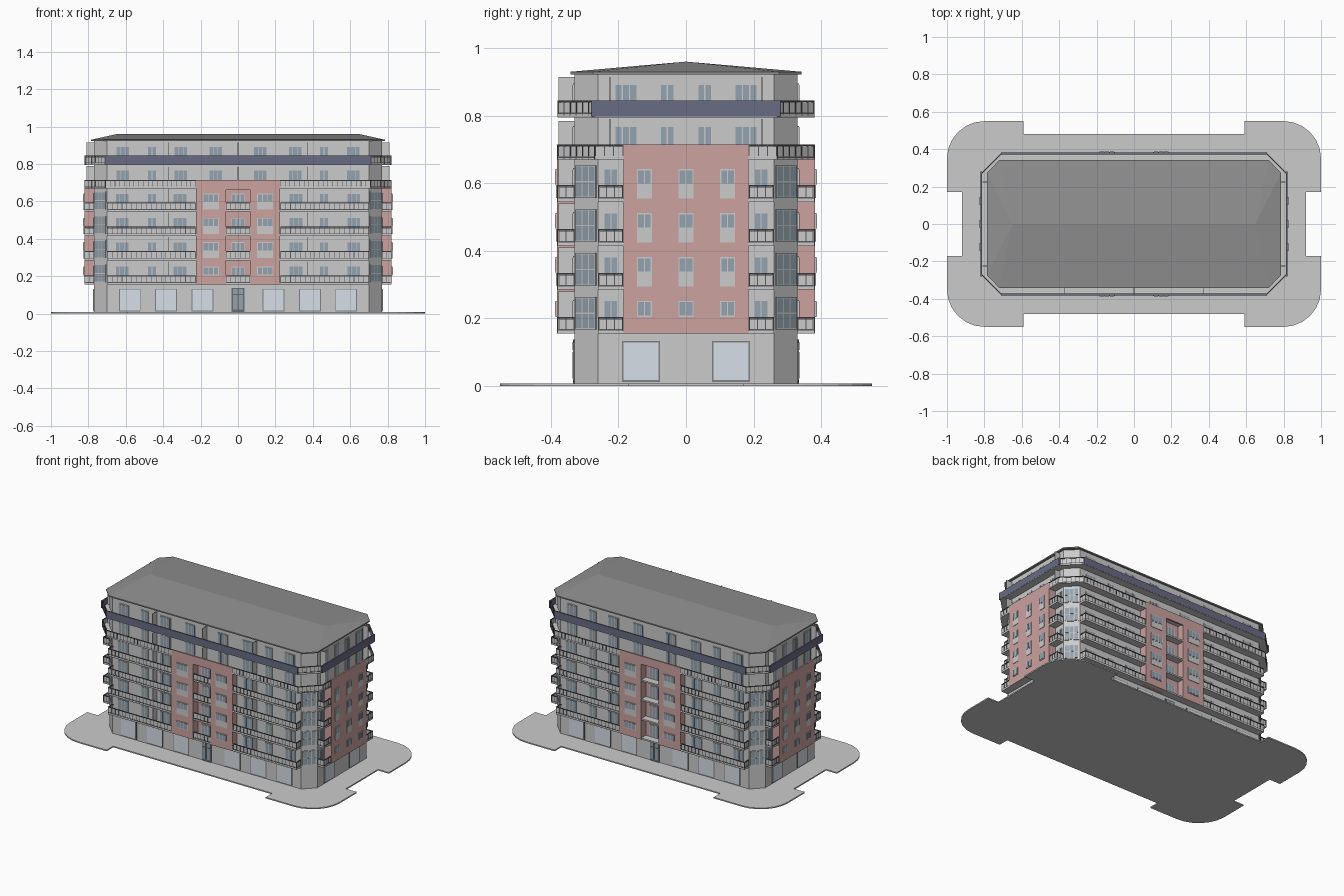
import bpy, bmesh, math
from mathutils import Vector

if "Cube" in bpy.data.objects:
    bpy.data.objects.remove(bpy.data.objects["Cube"])

parts = {}
COLORS = {
    "pink_panels": (0.60, 0.36, 0.35, 1), "blue_parapet": (0.14, 0.15, 0.23, 1),
    "roof": (0.28, 0.28, 0.28, 1), "window_glass": (0.30, 0.37, 0.43, 1),
    "shop_glass": (0.68, 0.74, 0.80, 1), "railing_frames": (0.10, 0.10, 0.11, 1),
    "shop_frames": (0.22, 0.22, 0.22, 1), "entrance_doors": (0.15, 0.15, 0.16, 1),
}


def part(name):
    return parts.setdefault(name, bmesh.new())


def box(name, a, u0, u1, d0, d1, z0, z1):
    """Box in a facade frame: a = facing angle, u = along, d = outward."""
    bm = part(name)
    r = math.radians(a)
    t, n = Vector((math.cos(r), math.sin(r), 0)), Vector((math.sin(r), -math.cos(r), 0))
    ring = [(u0, d0), (u1, d0), (u1, d1), (u0, d1)]
    lo, hi = [[bm.verts.new(t * u + n * d + Vector((0, 0, z))) for u, d in ring] for z in (z0, z1)]
    bm.faces.new(lo)
    bm.faces.new(hi)
    for i in range(4):
        j = (i + 1) % 4
        bm.faces.new((lo[i], lo[j], hi[j], hi[i]))


def prism(name, pts, z0, z1):
    bm = part(name)
    lo, hi = [[bm.verts.new((x, y, z)) for x, y in pts] for z in (z0, z1)]
    bm.faces.new(lo)
    bm.faces.new(hi)
    for i in range(len(pts)):
        j = (i + 1) % len(pts)
        bm.faces.new((lo[i], lo[j], hi[j], hi[i]))


def four(quarter):
    """Mirror a first-quadrant outline (running from +x side to +y side)."""
    top = quarter + [(-x, y) for x, y in reversed(quarter)]
    return top + [(-x, -y) for x, y in top]


def window(a, u, w, d, z0, z1, cols=2, rows=1):
    h, f = w / 2, 0.004
    box("window_frames", a, u - h, u + h, d - 0.004, d + 0.004, z0, z1)
    cw, rh = (w - f) / cols, (z1 - z0 - f) / rows
    for i in range(cols):
        for j in range(rows):
            x, z = u - h + f + i * cw, z0 + f + j * rh
            box("window_glass", a, x, x + cw - f, d, d + 0.0055, z, z + rh - f)


def rail(a, u0, u1, d, z, h=0.045):
    """Railing: infill panel, top and bottom rails, posts."""
    box("railing_panels", a, u0, u1, d - 0.004, d - 0.002, z + 0.008, z + h - 0.006)
    box("railing_frames", a, u0, u1, d - 0.006, d, z + h - 0.005, z + h)
    box("railing_frames", a, u0, u1, d - 0.005, d, z + 0.005, z + 0.009)
    n = max(1, round((u1 - u0) / 0.026))
    for i in range(n + 1):
        u = u0 + (u1 - u0 - 0.003) * i / n
        box("railing_frames", a, u, u + 0.003, d - 0.005, d, z, z + h)


# Pavement with rounded corner lobes
arc = [(0.8 + 0.2 * math.cos(t), 0.35 + 0.2 * math.sin(t)) for t in
       [math.pi / 2 * i / 6 for i in range(7)]]
prism("pavement", four([(0.92, 0.17), (1, 0.17)] + arc + [(0.59, 0.55), (0.59, 0.48)]), 0, 0.008)

# Main body, floor slabs, roof
prism("walls", four([(0.77, 0.26), (0.70, 0.33)]), 0.006, 0.924)
FLOORS = [0.155, 0.285, 0.415, 0.545]
balcony = four([(0.82, 0.26), (0.77, 0.26), (0.70, 0.33), (0.70, 0.38)])
terrace = four([(0.82, 0.27), (0.71, 0.38)])
for z in FLOORS:
    prism("floor_slabs", balcony, z, z + 0.01)
for z in (0.67, 0.795):
    prism("floor_slabs", terrace, z, z + 0.01)
eave = four([(0.785, 0.275), (0.72, 0.342)])
bm = part("roof")
for z in (0.922, 0.93):
    for x, y in eave:
        bm.verts.new((x, y, z))
for x in (-0.65, 0.65):
    bm.verts.new((x, 0, 0.96))
bmesh.ops.convex_hull(bm, input=bm.verts[:])

# Long facades, front and back
for a in (0, 180):
    for s in (-1, 1):
        # shop windows
        for u in (0.19, 0.385, 0.578):
            box("shop_frames", a, s * u - 0.058, s * u + 0.058, 0.32, 0.333, 0.012, 0.133)
            box("shop_glass", a, s * u - 0.054, s * u + 0.054, 0.32, 0.335, 0.018, 0.129)
        # pink wings either side of the recess
        lo, hi = sorted((s * 0.065, s * 0.225))
        box("pink_panels", a, lo, hi, 0.325, 0.382, 0.155, 0.67)
        for z in FLOORS:
            window(a, s * 0.145, 0.085, 0.382, z + 0.05, z + 0.097, 3)
            if z > 0.2:
                box("window_panels", a, s * 0.145 - 0.0425, s * 0.145 + 0.0425, 0.38, 0.385, z + 0.012, z + 0.05)
            for u, w in ((0.31, 0.078), (0.46, 0.052), (0.62, 0.075)):
                window(a, s * u, w, 0.33, z + 0.012, z + 0.1, 3 if w > 0.06 else 2)
            lo, hi = sorted((s * 0.227, s * 0.70))
            rail(a, lo, hi, 0.38, z + 0.005)
        for z in (0.67, 0.795):
            for u, w in ((0.12, 0.075), (0.305, 0.075), (0.46, 0.052), (0.615, 0.075)):
                window(a, s * u, w, 0.33, z + 0.012, z + 0.1, 3 if w > 0.06 else 2)
        lo, hi = sorted((s * 0.225, s * 0.71))
        rail(a, lo, hi, 0.38, 0.67)
    box("pink_panels", a, -0.225, 0.225, 0.372, 0.382, 0.66, 0.715)
    box("pink_panels", a, -0.065, 0.065, 0.325, 0.333, 0.16, 0.67)
    for z in FLOORS:
        window(a, 0, 0.07, 0.333, z + 0.012, z + 0.097, 3)
        if a == 0:
            rail(a, -0.065, 0.065, 0.378, z + 0.005)
        rail(a + 90, -0.38, -0.33, 0.70, z + 0.005)
        rail(a - 90, 0.33, 0.38, 0.70, z + 0.005)
    box("blue_parapet", a, -0.71, 0.71, 0.372, 0.381, 0.798, 0.845)
    # entrance door with two leaves
    box("entrance_doors", a, -0.035, 0.035, 0.32, 0.334, 0.008, 0.137)
    for u in (-0.028, 0.004):
        box("window_glass", a, u, u + 0.024, 0.33, 0.336, 0.022, 0.1)
        box("window_glass", a, u, u + 0.024, 0.33, 0.336, 0.106, 0.131)

# Balcony dividers on the front
for u in (-0.37, 0.37):
    for z in FLOORS:
        box("balcony_dividers", 0, u - 0.002, u + 0.002, 0.33, 0.377, z + 0.01, z + 0.125)
for u in (-0.37, 0, 0.37):
    for z0, z1 in ((0.68, 0.785), (0.805, 0.915)):
        box("balcony_dividers", 0, u - 0.002, u + 0.002, 0.33, 0.378, z0, z1)

# Short facades
for a in (90, 270):
    box("pink_panels", a, -0.185, 0.185, 0.765, 0.822, 0.155, 0.67)
    box("pink_panels", a, -0.185, 0.185, 0.812, 0.822, 0.66, 0.715)
    box("blue_parapet", a, -0.28, 0.28, 0.812, 0.821, 0.798, 0.845)
    for s in (-1, 1):
        box("shop_frames", a, s * 0.133 - 0.056, s * 0.133 + 0.056, 0.76, 0.773, 0.012, 0.133)
        box("shop_glass", a, s * 0.133 - 0.052, s * 0.133 + 0.052, 0.76, 0.775, 0.018, 0.129)
        lo, hi = sorted((s * 0.187, s * 0.26))
        for z in FLOORS:
            rail(a, lo, hi, 0.82, z + 0.005)
            window(a, s * 0.222, 0.045, 0.77, z + 0.012, z + 0.1)
        lo, hi = sorted((s * 0.185, s * 0.27))
        rail(a, lo, hi, 0.82, 0.67)
        for z in (0.67, 0.795):
            window(a, s * 0.178, 0.07, 0.77, z + 0.012, z + 0.1, 3)
            window(a, s * 0.055, 0.045, 0.77, z + 0.012, z + 0.1)
            box("balcony_dividers", a, s * 0.225 - 0.002, s * 0.225 + 0.002, 0.77, 0.81, z + 0.01, z + 0.12)
    for z in FLOORS:
        for u in (-0.123, 0, 0.123):
            window(a, u, 0.045, 0.822, z + 0.05, z + 0.097)
            if z > 0.2:
                box("window_panels", a, u - 0.0225, u + 0.0225, 0.82, 0.825, z + 0.01, z + 0.05)
        rail(a + 90, -0.82, -0.77, 0.26, z + 0.005)
        rail(a - 90, 0.77, 0.82, 0.26, z + 0.005)

# Chamfered corners: tall windows below, railings on the terraces
for a, s in ((45, 1), (135, -1), (225, 1), (315, -1)):
    for z in FLOORS:
        window(a, s * 0.311, 0.086, 0.728, z + 0.012, z + 0.108, 3, 2)
    for z in (0.67, 0.80):
        rail(a, s * 0.311 - 0.078, s * 0.311 + 0.078, 0.771, z)

# Turn the collected meshes into objects
for name, bm in parts.items():
    bmesh.ops.recalc_face_normals(bm, faces=bm.faces[:])
    me = bpy.data.meshes.new(name)
    bm.to_mesh(me)
    bm.free()
    ob = bpy.data.objects.new(name, me)
    bpy.context.collection.objects.link(ob)
    if name in COLORS:
        mat = bpy.data.materials.new(name)
        mat.diffuse_color = COLORS[name]
        mat.use_nodes = True
        mat.node_tree.nodes["Principled BSDF"].inputs["Base Color"].default_value = mat.diffuse_color
        me.materials.append(mat)
